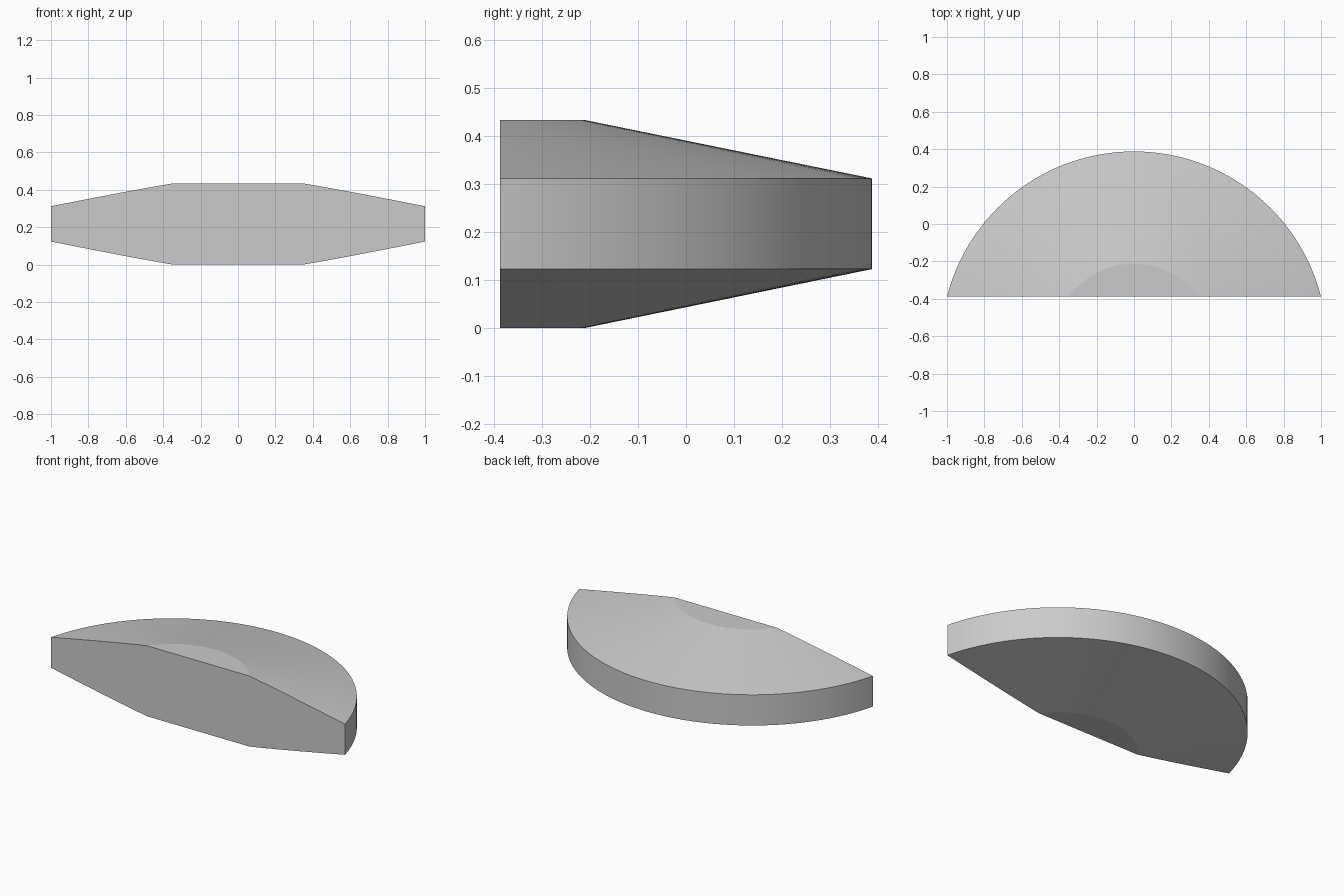
import bpy
import bmesh
from math import radians
from mathutils import Vector

if "Cube" in bpy.data.objects:
    bpy.data.objects.remove(bpy.data.objects["Cube"], do_unlink=True)

# Overall dimensions
FRONT = -0.388           # flat cut face
AXIS = -0.644            # axis of the round profile
RIM, FLAT = 1.032, 0.432  # outer radius, flat centre radius
HEIGHT, RIM_LOW, RIM_HIGH = 0.434, 0.123, 0.312

# Plain grey material
grey = bpy.data.materials.new("light_grey")
grey.use_nodes = True
colour = (0.6, 0.6, 0.6, 1)
grey.diffuse_color = colour
grey.node_tree.nodes["Principled BSDF"].inputs["Base Color"].default_value = colour

# Revolve the bevelled disc profile around its axis
bm = bmesh.new()
profile = [(0, 0), (FLAT, 0), (RIM, RIM_LOW), (RIM, RIM_HIGH), (FLAT, HEIGHT), (0, HEIGHT)]
verts = [bm.verts.new((r, AXIS, z)) for r, z in profile]
edges = [bm.edges.new(pair) for pair in zip(verts, verts[1:])]
bmesh.ops.spin(bm, geom=verts + edges, cent=(0, AXIS, 0), axis=(0, 0, 1),
               angle=radians(360), steps=128)
bmesh.ops.remove_doubles(bm, verts=bm.verts, dist=0.0001)

# Slice off the front part and cap the cut
cut = bmesh.ops.bisect_plane(bm, geom=bm.verts[:] + bm.edges[:] + bm.faces[:],
                             plane_co=Vector((0, FRONT, 0)), plane_no=Vector((0, -1, 0)),
                             clear_outer=True)
rim_edges = [e for e in cut["geom_cut"] if isinstance(e, bmesh.types.BMEdge)]
bmesh.ops.contextual_create(bm, geom=rim_edges)
bmesh.ops.recalc_face_normals(bm, faces=bm.faces)

mesh = bpy.data.meshes.new("bevelled_disc_segment")
bm.to_mesh(mesh)
bm.free()
mesh.materials.append(grey)
segment = bpy.data.objects.new("bevelled_disc_segment", mesh)
bpy.context.collection.objects.link(segment)

# Smooth the round sides, keep the creases sharp
bpy.ops.object.select_all(action="DESELECT")
segment.select_set(True)
bpy.context.view_layer.objects.active = segment
bpy.ops.object.shade_smooth_by_angle(angle=radians(8))
